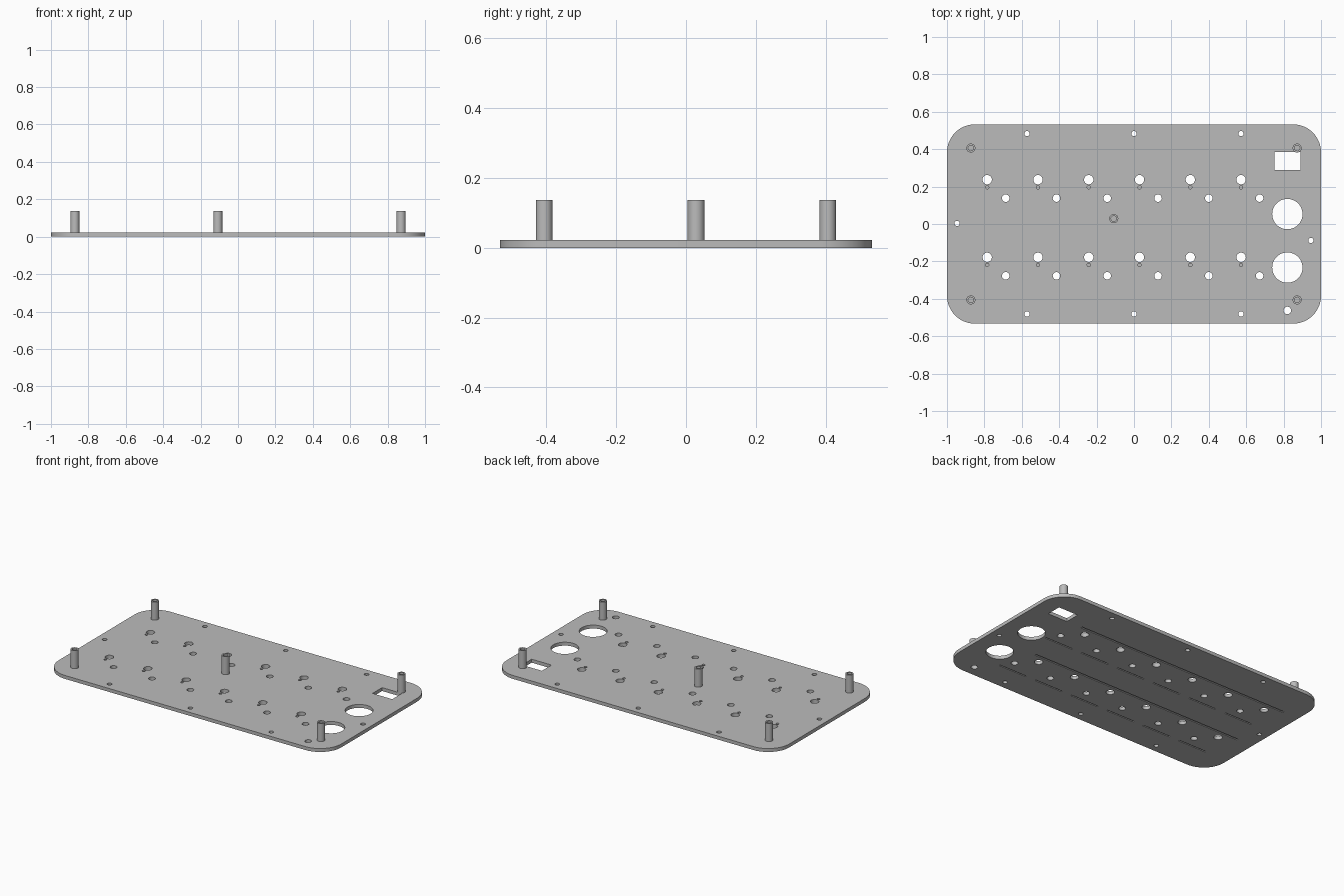
import bpy, bmesh, math
from mathutils import Matrix, Vector

default = bpy.data.objects.get("Cube")
if default:
    bpy.data.objects.remove(default, do_unlink=True)

grey = bpy.data.materials.new("plain grey")
grey.use_nodes = True
COLOUR = (0.5, 0.5, 0.5, 1)
grey.diffuse_color = COLOUR
grey.node_tree.nodes["Principled BSDF"].inputs["Base Color"].default_value = COLOUR

HALF_DEPTH, THICK, TOP = 0.533, 0.022, 0.137
CORNER = 0.15


def make_object(name, bm):
    bmesh.ops.recalc_face_normals(bm, faces=bm.faces)
    mesh = bpy.data.meshes.new(name)
    bm.to_mesh(mesh)
    bm.free()
    obj = bpy.data.objects.new(name, mesh)
    mesh.materials.append(grey)
    bpy.context.collection.objects.link(obj)
    return obj


def smooth(obj):
    bpy.ops.object.select_all(action='DESELECT')
    obj.select_set(True)
    bpy.context.view_layer.objects.active = obj
    bpy.ops.object.shade_smooth_by_angle(angle=math.radians(30))


def add_round(bm, x, y, radius, low=-0.05, high=0.08, sides=32):
    place = Matrix.Translation((x, y, (low + high) / 2))
    bmesh.ops.create_cone(bm, cap_ends=True, segments=sides, radius1=radius,
                          radius2=radius, depth=high - low, matrix=place)


def add_box(bm, x0, x1, y0, y1, low=-0.05, high=0.08):
    size = Vector((x1 - x0, y1 - y0, high - low))
    place = Matrix.Translation(((x0 + x1) / 2, (y0 + y1) / 2, (low + high) / 2))
    bmesh.ops.create_cube(bm, size=1, matrix=place @ Matrix.Diagonal(size).to_4x4())


# Rounded plate
bm = bmesh.new()
outline = []
for quarter, (sx, sy) in enumerate([(1, 1), (-1, 1), (-1, -1), (1, -1)]):
    for step in range(13):
        a = math.radians(90 * quarter + 7.5 * step)
        outline.append(bm.verts.new((sx * (1 - CORNER) + CORNER * math.cos(a),
                                     sy * (HALF_DEPTH - CORNER) + CORNER * math.sin(a), 0)))
base = bm.faces.new(outline)
extruded = bmesh.ops.extrude_face_region(bm, geom=[base])["geom"]
bmesh.ops.translate(bm, vec=(0, 0, THICK),
                    verts=[v for v in extruded if isinstance(v, bmesh.types.BMVert)])
plate = make_object("panel_plate", bm)

# Openings and grooves, gathered in one cutter
bm = bmesh.new()
for row in (0, -0.415):
    for column in range(6):
        x = -0.785 + 0.2715 * column
        add_round(bm, x, 0.237 + row, 0.025)                       # control hole
        add_round(bm, x, 0.196 + row, 0.009, low=0.009, sides=20)  # locating pit
        add_round(bm, x + 0.099, 0.138 + row, 0.02)                # lamp hole
        add_box(bm, x - 0.05, x + 0.15, 0.06 + row, 0.068 + row, high=0.005)
    add_box(bm, -0.886, 0.64, 0.285 + row, 0.297 + row, high=0.005)  # long groove
for x in (-0.572, 0, 0.572):
    for y in (-0.481, 0.483):
        add_round(bm, x, y, 0.014, sides=24)                       # edge screw hole
add_round(bm, -0.946, 0.003, 0.014, sides=24)
add_round(bm, 0.946, -0.088, 0.014, sides=24)
add_round(bm, 0.82, -0.462, 0.02)
for y in (0.053, -0.233):
    add_round(bm, 0.82, y, 0.081, sides=64)                        # large socket hole
add_box(bm, 0.75, 0.89, 0.288, 0.385)                              # switch window
cutter = make_object("opening_cutter", bm)
cutter.hide_render = True

cut = plate.modifiers.new("openings", 'BOOLEAN')
cut.operation = 'DIFFERENCE'
cut.solver = 'EXACT'
cut.object = cutter
bpy.context.view_layer.objects.active = plate
bpy.ops.object.modifier_apply(modifier=cut.name)
bpy.data.objects.remove(cutter, do_unlink=True)
smooth(plate)


# Hollow standoffs
def standoff(name, x, y, outer=0.024, inner=0.0145):
    bm = bmesh.new()
    profile = [(outer, THICK), (outer, TOP), (inner, TOP), (inner, THICK)]
    verts = [bm.verts.new((r, 0, z)) for r, z in profile]
    edges = [bm.edges.new((verts[i], verts[(i + 1) % 4])) for i in range(4)]
    bmesh.ops.spin(bm, geom=verts + edges, cent=(0, 0, 0), axis=(0, 0, 1),
                   angle=math.tau, steps=32, use_merge=True)
    bmesh.ops.remove_doubles(bm, verts=bm.verts, dist=0.0001)
    obj = make_object(name, bm)
    obj.location = (x, y, 0)
    smooth(obj)


for side, x in (("left", 0.872), ("right", -0.872)):
    for end, y in (("front", -0.406), ("back", 0.406)):
        standoff(f"{end}_{side}_standoff", x, y)
standoff("centre_standoff", -0.108, 0.029)
